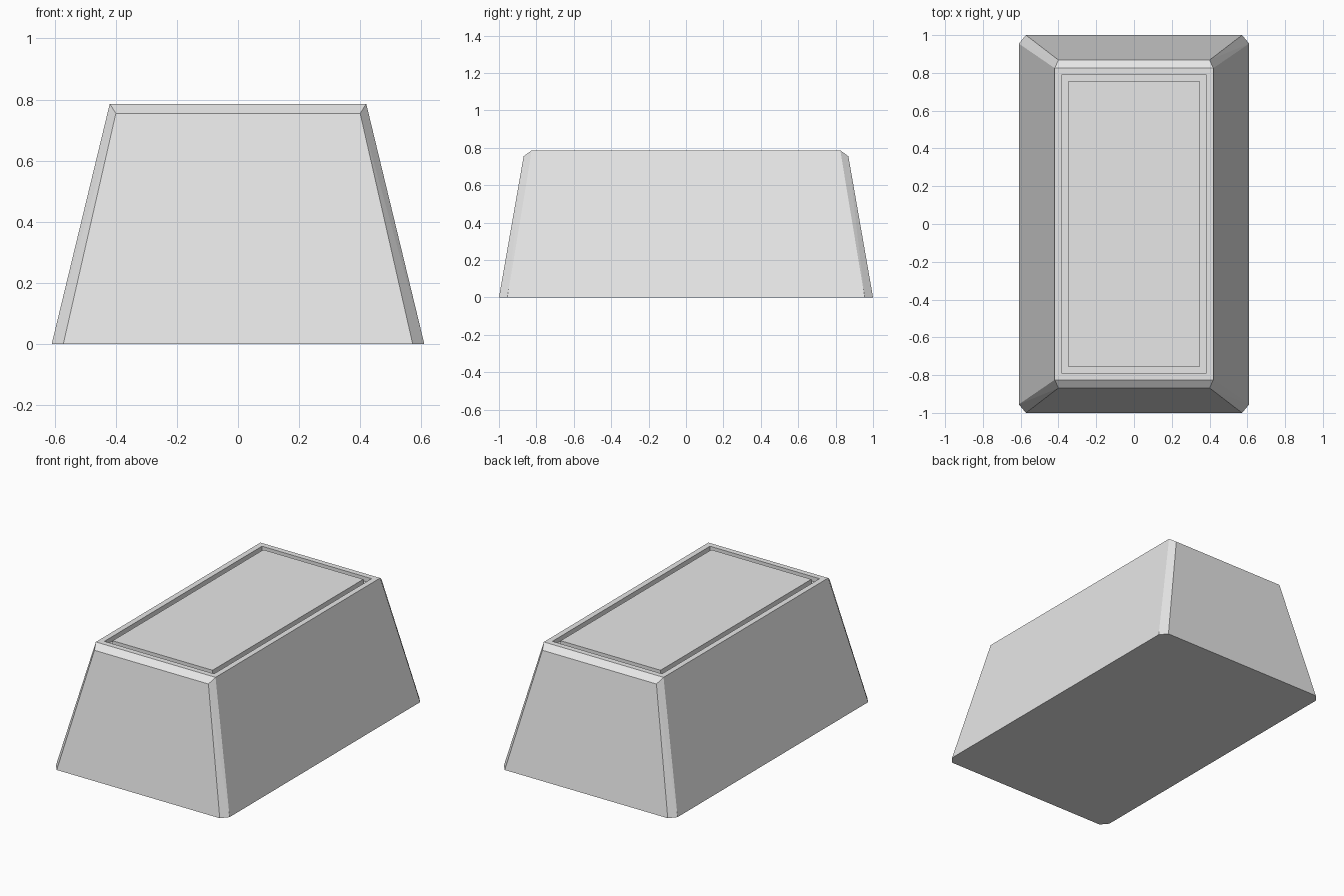
import bpy
import bmesh

cube = bpy.data.objects.get("Cube")
if cube:
    bpy.data.objects.remove(cube, do_unlink=True)

# Plain grey material
grey = bpy.data.materials.new("light_grey")
grey.use_nodes = True
colour = (0.8, 0.8, 0.8, 1.0)
grey.diffuse_color = colour
grey.node_tree.nodes["Principled BSDF"].inputs["Base Color"].default_value = colour

# Tapered body: one corner mirrored to all four, wrapped in a convex hull
corner = [
    (0.61, 0.955, 0.0),    # long side foot
    (0.572, 1.0, 0.0),     # end foot
    (0.40, 0.868, 0.755),  # end top, below the bevel
    (0.42, 0.825, 0.786),  # top corner
]
bm = bmesh.new()
for sx in (-1, 1):
    for sy in (-1, 1):
        for x, y, z in corner:
            bm.verts.new((sx * x, sy * y, z))
bmesh.ops.convex_hull(bm, input=bm.verts)
bmesh.ops.dissolve_limit(bm, angle_limit=0.02, verts=bm.verts, edges=bm.edges)
bmesh.ops.recalc_face_normals(bm, faces=bm.faces)

# Top: a rim, then a sunken groove around a flush centre panel
top = max(bm.faces, key=lambda f: f.calc_center_median().z)
bmesh.ops.inset_region(bm, faces=[top], thickness=0.05)
groove = bmesh.ops.inset_region(bm, faces=[top], thickness=0.048)["faces"]
sunk = bmesh.ops.extrude_face_region(bm, geom=groove)["geom"]
floor_verts = [g for g in sunk if isinstance(g, bmesh.types.BMVert)]
bmesh.ops.translate(bm, verts=floor_verts, vec=(0, 0, -0.03))
bmesh.ops.delete(bm, geom=[f for f in groove if f.is_valid], context="FACES_ONLY")
bmesh.ops.recalc_face_normals(bm, faces=bm.faces)

mesh = bpy.data.meshes.new("ingot_body")
bm.to_mesh(mesh)
bm.free()
mesh.materials.append(grey)
body = bpy.data.objects.new("ingot_body", mesh)
bpy.context.collection.objects.link(body)
